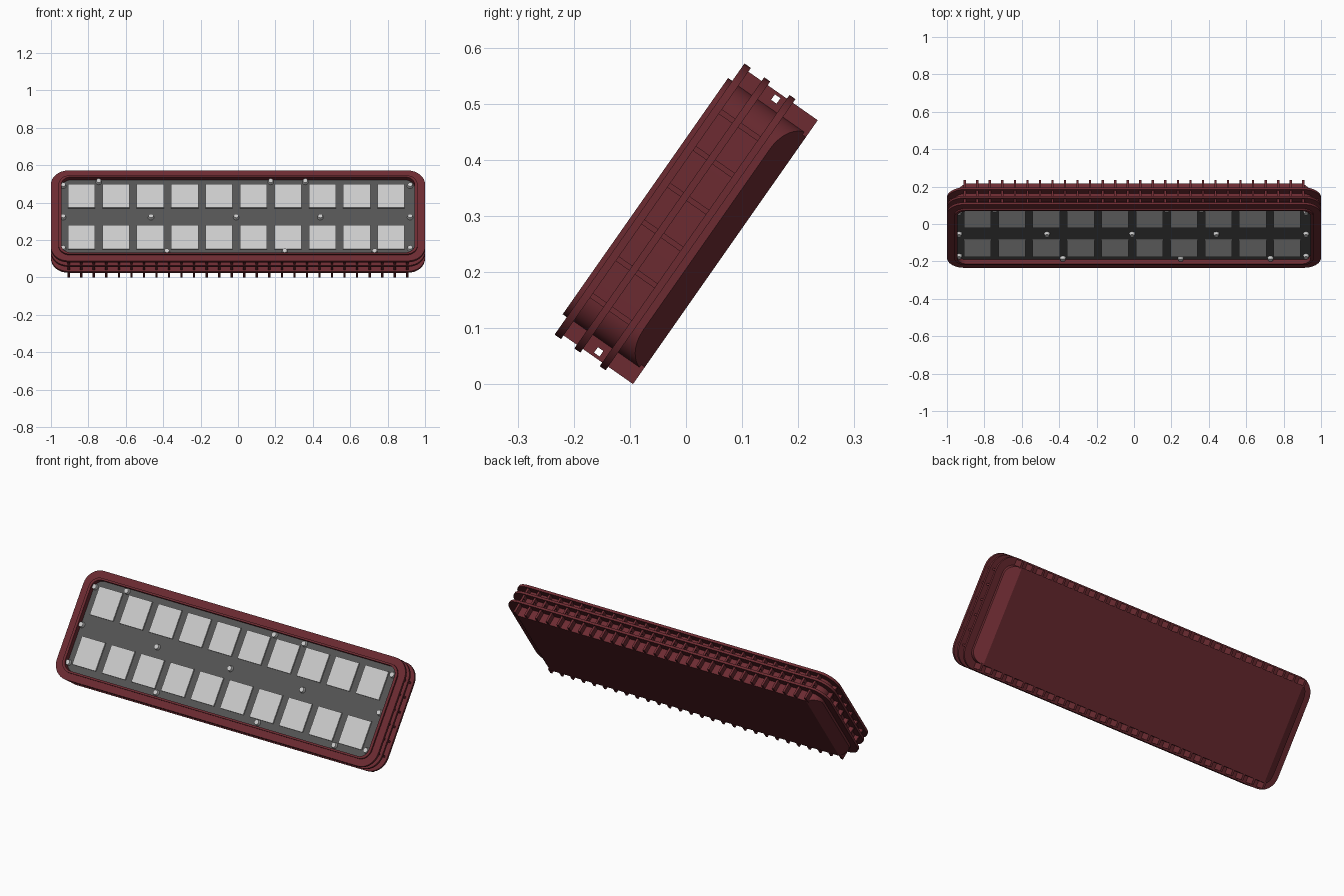
import bpy, bmesh, math
from mathutils import Matrix, Vector

if "Cube" in bpy.data.objects:
    bpy.data.objects.remove(bpy.data.objects["Cube"])

# Local frame: x = length, y = up the panel, z = out of the front face
FRAME = Matrix.Translation((0, -0.065, 0.33)) @ Matrix.Rotation(math.radians(55), 4, 'X')


def material(name, rgb):
    m = bpy.data.materials.new(name)
    m.diffuse_color = (*rgb, 1)
    m.use_nodes = True
    m.node_tree.nodes["Principled BSDF"].inputs["Base Color"].default_value = m.diffuse_color
    return m


RED = material("dark_red_paint", (0.15, 0.024, 0.031))
DARK = material("dark_grey_panel", (0.09, 0.09, 0.09))
LIGHT = material("light_grey", (0.55, 0.55, 0.55))


def finish(bm, name, mat, smooth=False):
    bmesh.ops.recalc_face_normals(bm, faces=bm.faces)
    me = bpy.data.meshes.new(name)
    bm.to_mesh(me)
    bm.free()
    me.materials.append(mat)
    ob = bpy.data.objects.new(name, me)
    bpy.context.collection.objects.link(ob)
    ob.matrix_world = FRAME
    if smooth:
        bpy.ops.object.select_all(action='DESELECT')
        ob.select_set(True)
        bpy.context.view_layer.objects.active = ob
        bpy.ops.object.shade_smooth_by_angle(angle=math.radians(30))
    return ob


def rounded(hx, hy, r, n=8):
    pts = []
    for k, (sx, sy) in enumerate([(1, 1), (-1, 1), (-1, -1), (1, -1)]):
        for i in range(n + 1):
            a = math.pi / 2 * (k + i / n)
            pts.append((sx * (hx - r) + r * math.cos(a), sy * (hy - r) + r * math.sin(a)))
    return pts


def loft(bm, rings, closed=False):
    vs = [[bm.verts.new(p) for p in ring] for ring in rings]
    pairs = list(zip(vs, vs[1:])) + ([(vs[-1], vs[0])] if closed else [])
    for a, b in pairs:
        n = len(a)
        for i in range(n):
            bm.faces.new((a[i], a[(i + 1) % n], b[(i + 1) % n], b[i]))
    if not closed:
        bm.faces.new(vs[0])
        bm.faces.new(vs[-1])


def at(pts, depth):
    return [(x, y, -depth) for x, y in pts]


def box(bm, c, s):
    bmesh.ops.create_cube(bm, size=1, matrix=Matrix.Translation(c) @ Matrix.Diagonal((*s, 1)))


# Housing: tray with recessed front and bevelled ends at the back
bm = bmesh.new()
inner, outer = rounded(0.945, 0.246, 0.05), rounded(0.96, 0.257, 0.06)
loft(bm, [at(inner, 0.021), at(inner, -0.009), at(outer, -0.009), at(outer, 0.165)])
for s in (1, -1):
    res = bmesh.ops.bisect_plane(
        bm, geom=bm.verts[:] + bm.edges[:] + bm.faces[:], dist=1e-6,
        plane_co=Vector((s * 0.9595, 0, -0.125)), plane_no=Vector((s * 0.04, 0, -0.06)),
        clear_outer=True)
    cut = [e for e in res['geom_cut'] if isinstance(e, bmesh.types.BMEdge)]
    bmesh.ops.edgeloop_fill(bm, edges=cut)
finish(bm, "housing", RED, True)

# Three flanges running round the housing
for i, (w0, w1) in enumerate([(0, 0.014), (0.043, 0.056), (0.098, 0.111)]):
    bm = bmesh.new()
    o, n = rounded(1.0, 0.295, 0.092), rounded(0.952, 0.25, 0.055)
    loft(bm, [at(o, w0), at(o, w1), at(n, w1), at(n, w0)], closed=True)
    finish(bm, f"flange_{i + 1}", RED, True)

# Cooling fins on the long sides, each with a small square hole
for side, name in ((1, "top_fins"), (-1, "bottom_fins")):
    bm = bmesh.new()
    quad = lambda x, v0, v1, w0, w1: [(x, side * v, -w) for v, w in
                                      ((v0, w0), (v1, w0), (v1, w1), (v0, w1))]
    for i in range(28):
        x = -0.905 + i * 1.81 / 27
        a, b = x - 0.006, x + 0.006
        o, h = (0.25, 0.287, 0.004, 0.165), (0.269, 0.281, 0.076, 0.088)
        loft(bm, [quad(a, *o), quad(b, *o), quad(b, *h), quad(a, *h)], closed=True)
    finish(bm, name, RED)

# Short ribs between the flanges at both ends
bm = bmesh.new()
for s in (1, -1):
    for i in range(6):
        y = -0.2 + i * 0.08
        box(bm, (s * 0.968, y, -0.028), (0.035, 0.01, 0.03))
        box(bm, (s * 0.968, y, -0.077), (0.035, 0.01, 0.044))
finish(bm, "end_ribs", RED)

# Dark face panel
bm = bmesh.new()
face = rounded(0.943, 0.245, 0.048)
loft(bm, [at(face, 0.0215), at(face, 0.018)])
finish(bm, "face_panel", DARK)

# Two rows of square lamps
bm = bmesh.new()
for y in (0.138, -0.132):
    for i in range(10):
        box(bm, (-0.837 + i * 0.184, y, -0.0155), (0.145, 0.154, 0.011))
finish(bm, "lamps", LIGHT)

# Screw heads
screws = [(x, y) for x in (-0.935, 0.92) for y in (0.205, 0, -0.205)]
screws += [(x, 0) for x in (-0.465, -0.01, 0.44)]
screws += [(x, 0.23) for x in (-0.745, 0.175, 0.36)]
screws += [(x, -0.226) for x in (-0.38, 0.25, 0.73)]
bm = bmesh.new()
for x, y in screws:
    bmesh.ops.create_cone(bm, cap_ends=True, segments=16, radius1=0.016, radius2=0.013,
                          depth=0.018, matrix=Matrix.Translation((x, y, -0.01)))
finish(bm, "screws", LIGHT, True)
